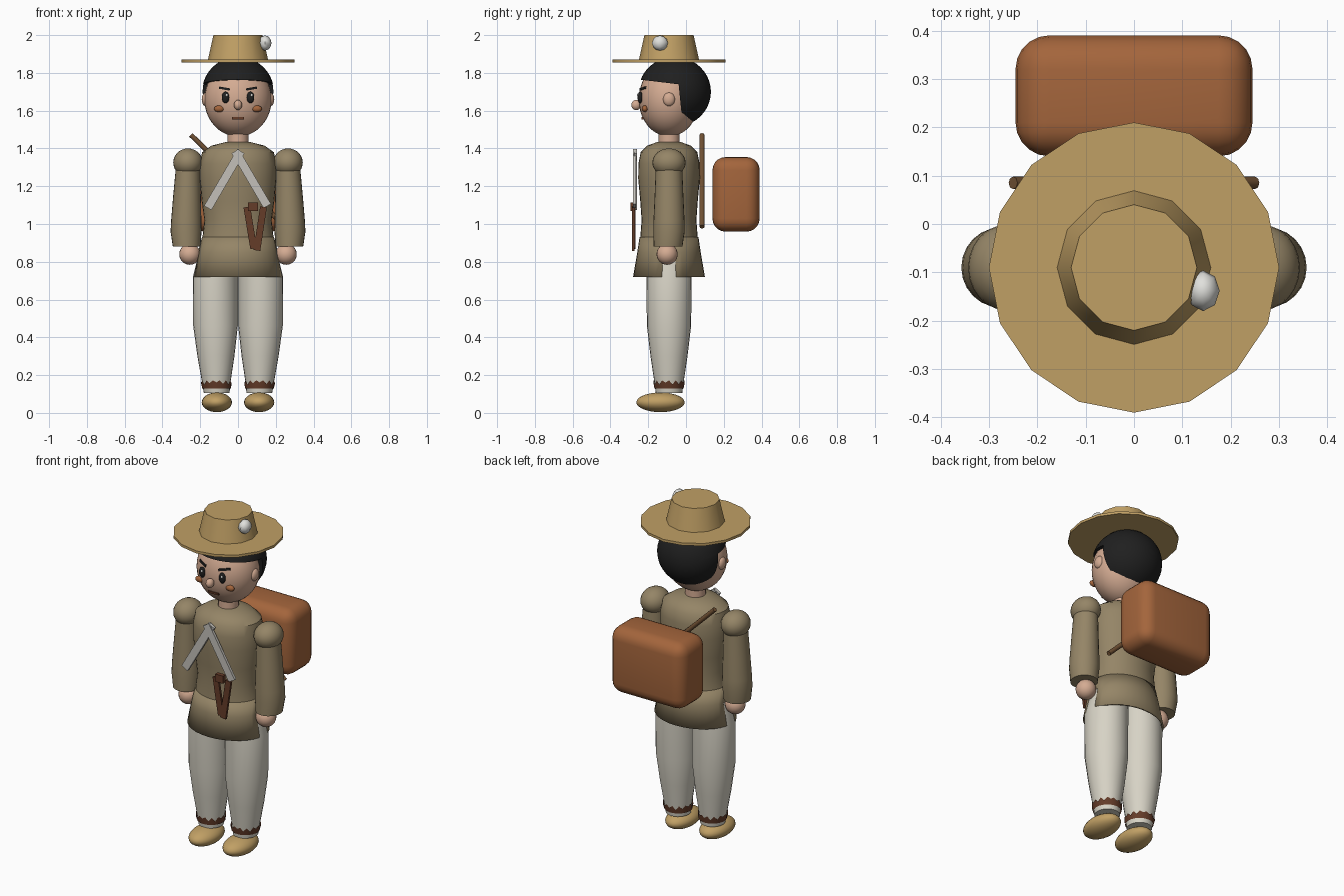
import bpy, bmesh, math
from mathutils import Vector

if "Cube" in bpy.data.objects:
    bpy.data.objects.remove(bpy.data.objects["Cube"])

CY = -0.09  # depth of the body axis


def mat(name, r, g, b):
    m = bpy.data.materials.new(name)
    m.diffuse_color = (r, g, b, 1)
    m.use_nodes = True
    m.node_tree.nodes["Principled BSDF"].inputs["Base Color"].default_value = m.diffuse_color
    return m


TAN = mat("straw_tan", 0.53, 0.35, 0.13)
COAT = mat("coat_khaki", 0.30, 0.235, 0.135)
PANTS = mat("trouser_cream", 0.68, 0.65, 0.56)
SKIN = mat("skin", 0.66, 0.41, 0.29)
LEATHER = mat("leather_orange", 0.37, 0.13, 0.045)
BROWN = mat("dark_brown", 0.13, 0.045, 0.022)
STRAP = mat("strap_grey", 0.55, 0.53, 0.49)
WHITE = mat("white", 0.75, 0.75, 0.72)
BLACK = mat("black", 0.014, 0.014, 0.014)
WOOD = mat("wood", 0.17, 0.085, 0.035)


def finish(bm, name, m, smooth=40):
    bmesh.ops.recalc_face_normals(bm, faces=bm.faces)
    me = bpy.data.meshes.new(name)
    bm.to_mesh(me)
    bm.free()
    ob = bpy.data.objects.new(name, me)
    bpy.context.collection.objects.link(ob)
    me.materials.append(m)
    if smooth:
        bpy.ops.object.select_all(action='DESELECT')
        ob.select_set(True)
        bpy.context.view_layer.objects.active = ob
        bpy.ops.object.shade_smooth_by_angle(angle=math.radians(smooth))
    return ob


def ball(name, m, c, r, seg=24, rings=14, cut=None, smooth=40):
    """Ellipsoid; cut = (point, normal) keeps only the side the normal faces."""
    bm = bmesh.new()
    bmesh.ops.create_uvsphere(bm, u_segments=seg, v_segments=rings, radius=1)
    for v in bm.verts:
        v.co = Vector([c[i] + r[i] * v.co[i] for i in range(3)])
    if cut:
        res = bmesh.ops.bisect_plane(bm, geom=bm.verts[:] + bm.edges[:] + bm.faces[:],
                                     plane_co=cut[0], plane_no=cut[1], clear_inner=True)
        edges = [e for e in res["geom_cut"] if isinstance(e, bmesh.types.BMEdge)]
        bmesh.ops.contextual_create(bm, geom=edges)
    return finish(bm, name, m, smooth)


def loft(name, m, rows, seg=24, caps=True, skip=None, smooth=40, jag=0.0):
    """Stacked ellipses, each row (z, x, y, rx, ry); jag drops alternate top points."""
    bm = bmesh.new()
    rings = []
    for k, (z, x, y, rx, ry) in enumerate(rows):
        ring = []
        for i in range(seg):
            a = 2 * math.pi * i / seg
            drop = jag * (i % 2) * (1 + 0.4 * math.sin(i * 2.3)) if k == len(rows) - 1 else 0
            ring.append(bm.verts.new((x + rx * math.cos(a), y + ry * math.sin(a), z - drop)))
        rings.append(ring)
    for k in range(len(rows) - 1):
        for i in range(seg):
            if not (skip and skip(k, i)):
                j = (i + 1) % seg
                bm.faces.new((rings[k][i], rings[k][j], rings[k + 1][j], rings[k + 1][i]))
    if caps:
        bm.faces.new(rings[0][::-1])
        bm.faces.new(rings[-1])
    return finish(bm, name, m, smooth)


def bar(name, m, p, q, w, t):
    """Flat strip of width w and depth t between two points in the front plane."""
    p, q = Vector(p), Vector(q)
    d = (q - p).normalized()
    side = d.cross(Vector((0, 1, 0))).normalized() * w / 2
    dep = Vector((0, t / 2, 0))
    bm = bmesh.new()
    vs = [bm.verts.new(e + s * side + k * dep) for e in (p, q) for s in (-1, 1) for k in (-1, 1)]
    bmesh.ops.convex_hull(bm, input=vs)
    bmesh.ops.dissolve_limit(bm, angle_limit=0.01, verts=bm.verts, edges=bm.edges)
    return finish(bm, name, m, 0)


# Hat
loft("hat_brim", TAN, [(1.855, 0, CY, .3, .3), (1.87, 0, CY, .3, .3)], 16, smooth=25)
loft("hat_crown", TAN, [(1.865, 0, CY, .16, .16), (2.0, 0, CY, .13, .13)], 12, smooth=35)
ball("hat_pompom", WHITE, (.143, -.138, 1.958), (.034, .042, .04), 8, 6, smooth=50)

# Head, hair and neck
HC, HR = (0, CY, 1.66), (.178, .16, .197)
ball("head", SKIN, HC, HR, 32, 20)
loft("neck", SKIN, [(1.40, 0, CY, .056, .056), (1.50, 0, CY, .056, .056)], 20)
hair_c, hair_r = (0, -.06, 1.70), (.19, .192, .185)
ball("hair_top", BLACK, hair_c, hair_r, 32, 20, ((0, 0, 1.735), (0, .12, 1)))
ball("hair_back", BLACK, hair_c, hair_r, 32, 20, ((0, -.03, 1.65), (0, 1, .1)))


def face_y(x, z):
    return CY - HR[1] * math.sqrt(1 - (x / HR[0]) ** 2 - ((z - HC[2]) / HR[2]) ** 2)


# Face
ball("nose", SKIN, (0, -.264, 1.63), (.022, .026, .027), 16, 10)
bar("mouth", BROWN, (-.033, -.224, 1.56), (.033, -.224, 1.56), .011, .022)
for s, side in ((-1, "left"), (1, "right")):
    ball(side + "_ear", SKIN, (s * .172, CY, 1.66), (.02, .032, .036), 16, 10)
    ball(side + "_eye", BLACK, (s * .066, face_y(.066, 1.67) - .004, 1.67), (.02, .014, .031), 16, 10)
    ball(side + "_eye_glint", WHITE, (s * .066 + .006, face_y(.066, 1.68) - .017, 1.682), (.006, .005, .008), 10, 6)
    ball(side + "_cheek", LEATHER, (s * .1, face_y(.1, 1.61) - .002, 1.61), (.027, .016, .018), 16, 10)
    bar(side + "_brow", BLACK, (s * .043, face_y(.043, 1.712), 1.712),
        (s * .1, face_y(.1, 1.722), 1.722), .012, .016)

# Coat body
loft("coat_body", COAT, [(.86, 0, CY, .2, .155), (.93, 0, CY, .188, .152), (1.02, 0, CY, .178, .145),
                         (1.12, 0, CY, .192, .152), (1.24, 0, CY, .203, .163), (1.32, 0, CY, .203, .162),
                         (1.38, 0, CY, .19, .15), (1.415, 0, CY, .14, .115), (1.435, 0, CY, .06, .06)], 32)
# Coat skirt, slit at both sides
skirt = loft("coat_skirt", COAT, [(.72, 0, CY, .237, .19), (.85, 0, CY, .212, .168), (.93, 0, CY, .191, .156)],
             32, caps=False, skip=lambda k, i: k == 0 and i in (0, 31, 15, 16))
mod = skirt.modifiers.new("cloth", "SOLIDIFY")
mod.thickness = .01
mod.offset = -1

for s, side in ((-1, "left"), (1, "right")):
    # Sleeve, shoulder and hand
    loft(side + "_sleeve", COAT, [(.88, s * .272, CY - .005, .073, .076), (.96, s * .275, CY, .082, .083),
                                  (1.02, s * .274, CY, .08, .082), (1.15, s * .27, CY, .073, .076),
                                  (1.3, s * .265, CY, .064, .07)])
    ball(side + "_shoulder", COAT, (s * .265, CY, 1.325), (.078, .088, .075))
    ball(side + "_hand", SKIN, (s * .255, -.1, .84), (.056, .056, .056), 20, 12)
    # Trouser leg, ragged cuff and shoe
    loft(side + "_trouser", PANTS, [(.105, s * .113, CY, .068, .07), (.16, s * .115, CY, .075, .077),
                                    (.30, s * .117, CY, .098, .098), (.46, s * .119, CY, .118, .117),
                                    (.72, s * .12, CY, .119, .12), (.88, s * .1, CY, .098, .12)])
    loft(side + "_cuff", BROWN, [(.128, s * .113, CY, .076, .077), (.172, s * .115, CY, .082, .083)],
         28, caps=False, jag=.016)
    ball(side + "_shoe", TAN, (s * .112, -.135, .056), (.08, .128, .052))

# Crossed chest straps
bar("chest_strap_left", STRAP, (.015, -.267, 1.385), (-.16, -.267, 1.085), .045, .016)
bar("chest_strap_right", STRAP, (-.015, -.273, 1.385), (.155, -.273, 1.095), .045, .016)
# Belt scabbard
bar("scabbard_left", BROWN, (.047, -.275, 1.09), (.083, -.275, .87), .036, .014)
bar("scabbard_right", BROWN, (.135, -.279, 1.09), (.1, -.279, .86), .036, .014)
bar("scabbard_knob", BROWN, (.08, -.28, 1.115), (.08, -.28, 1.07), .052, .026)

# Staff slung behind the back
a, b = Vector((-.25, .085, 1.472)), Vector((.25, .085, .985))
bm = bmesh.new()
bmesh.ops.create_cone(bm, cap_ends=True, segments=8, radius1=.013, radius2=.013, depth=(b - a).length)
bm.transform((b - a).to_track_quat('Z', 'Y').to_matrix().to_4x4())
bmesh.ops.translate(bm, verts=bm.verts, vec=(a + b) / 2)
finish(bm, "staff", WOOD, 50)

# Rounded backpack
bm = bmesh.new()
bmesh.ops.create_cube(bm, size=1)
for v in bm.verts:
    v.co = Vector((v.co.x * .49, .265 + v.co.y * .25, 1.157 + v.co.z * .395))
bmesh.ops.bevel(bm, geom=bm.edges[:], offset=.07, segments=5, profile=.5, affect='EDGES')
finish(bm, "backpack", LEATHER, 40)
